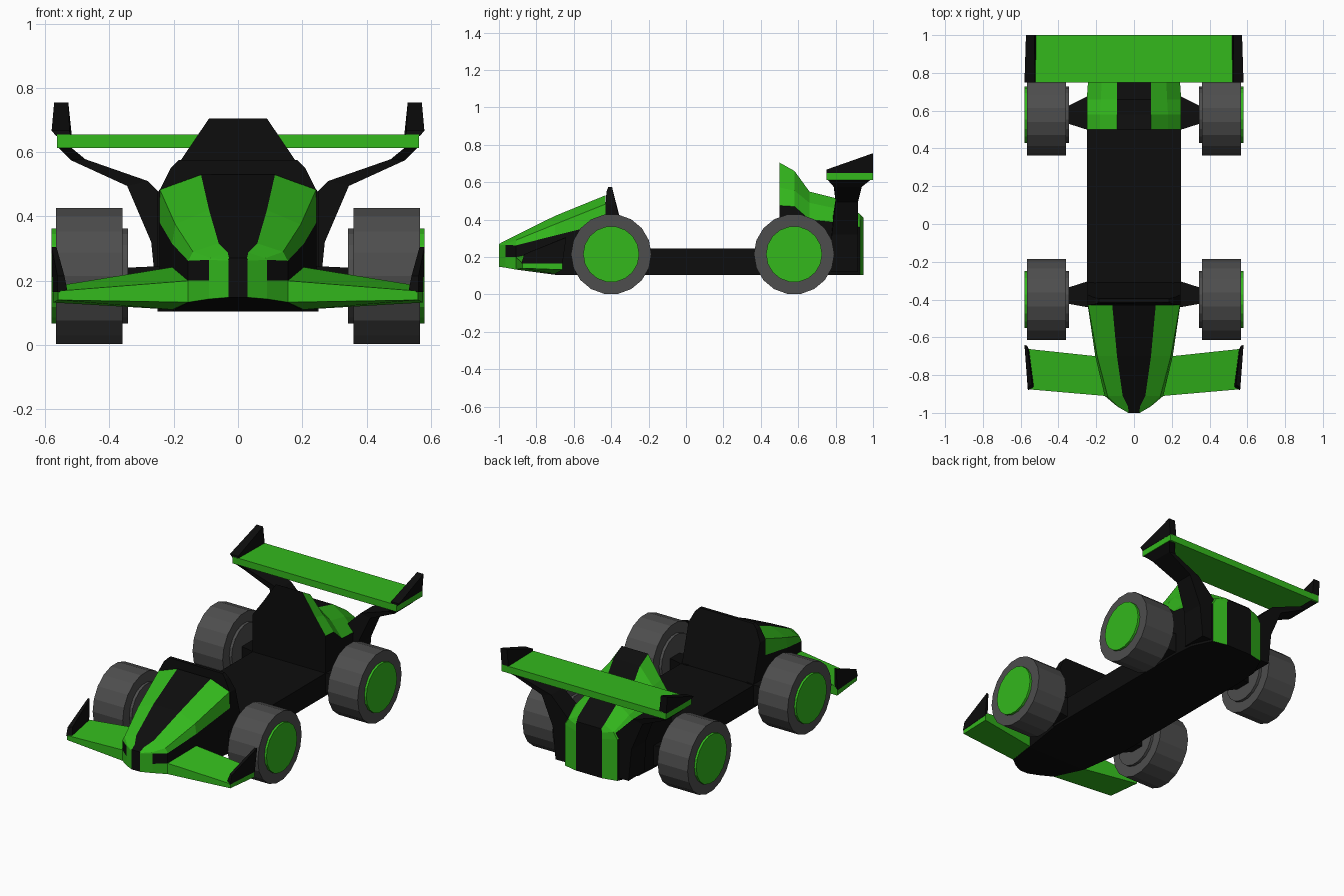
import bpy, bmesh, math
from mathutils import Matrix

if "Cube" in bpy.data.objects:
    bpy.data.objects.remove(bpy.data.objects["Cube"])


def material(name, rgb):
    m = bpy.data.materials.new(name)
    m.diffuse_color = (*rgb, 1)
    m.use_nodes = True
    m.node_tree.nodes["Principled BSDF"].inputs["Base Color"].default_value = m.diffuse_color
    return m


GREEN = material("green_paint", (0.033, 0.48, 0.012))
BLACK = material("black_paint", (0.004, 0.004, 0.004))
RUBBER = material("rubber", (0.075, 0.075, 0.075))


def finish(name, bm, mats, mirror=False):
    bmesh.ops.recalc_face_normals(bm, faces=bm.faces)
    me = bpy.data.meshes.new(name)
    bm.to_mesh(me)
    bm.free()
    ob = bpy.data.objects.new(name, me)
    for m in mats:
        me.materials.append(m)
    bpy.context.collection.objects.link(ob)
    if mirror:
        ob.modifiers.new("mirror", 'MIRROR').use_clip = False
    return ob


def loft(name, rings, mats, mirror=False, pick=None):
    """Skin equal-length rings of points, cap both ends; pick(segment, strip) -> material slot."""
    bm = bmesh.new()
    vs = [[bm.verts.new(p) for p in r] for r in rings]
    n = len(rings[0])
    for s in range(len(vs) - 1):
        for i in range(n):
            j = (i + 1) % n
            f = bm.faces.new((vs[s][i], vs[s][j], vs[s + 1][j], vs[s + 1][i]))
            f.material_index = pick(s, i) if pick else 0
    bm.faces.new(vs[0])
    bm.faces.new(vs[-1])
    return finish(name, bm, mats, mirror)


def body(name, stations, pick):
    """Symmetric shell from half profiles (bottom to top) at each y."""
    rings = []
    for y, half in stations:
        rings.append([(x, y, z) for x, z in half] + [(-x, y, z) for x, z in reversed(half)])
    n = len(stations[0][1])

    def both(s, i):
        if i in (n - 1, 2 * n - 1):
            return 0
        return pick(s, i if i < n else 2 * n - 2 - i)
    return loft(name, rings, [BLACK, GREEN], pick=both)


def rect(x, y0, y1, z0, z1):
    return [(x, y0, z0), (x, y1, z0), (x, y1, z1), (x, y0, z1)]


# floor between nose and engine
loft("chassis_floor", [rect(-0.25, -0.43, 0.5, 0.105, 0.245),
                       rect(0.25, -0.43, 0.5, 0.105, 0.245)], [BLACK])

# nose cone with black centre stripe
nose = [
    (-1.00, [(.03, .148), (.03, .20), (.03, .262), (.03, .265), (.028, .27)]),
    (-0.965, [(.09, .143), (.09, .20), (.09, .265), (.085, .27), (.032, .288)]),
    (-0.91, [(.155, .133), (.155, .20), (.155, .262), (.14, .29), (.06, .316)]),
    (-0.70, [(.205, .105), (.205, .22), (.205, .315), (.195, .375), (.09, .42)]),
    (-0.43, [(.245, .105), (.245, .24), (.245, .383), (.243, .483), (.115, .53)]),
]
body("nose", nose, lambda s, i: 1 if i >= 2 or s == 0 or (i == 0 and s < 2) else 0)

# cockpit cowl behind the nose
cowl = [(.245, .245), (.245, .48), (.21, .55), (.185, .575)]
front_y = [-.43, -.43, -.425, -.415]
rear_y = [-.31, -.375, -.39, -.395]
loft("cockpit_cowl",
     [[(x, y, z) for (x, z), y in zip(cowl, ys)] +
      [(-x, y, z) for (x, z), y in reversed(list(zip(cowl, ys)))] for ys in (front_y, rear_y)],
     [BLACK])

# engine cover with air intake and striped tail
engine = [
    (0.50, [(.25, .105), (.25, .245), (.25, .475), (.18, .572), (.09, .705)]),
    (0.58, [(.25, .105), (.25, .245), (.25, .47), (.18, .555), (.09, .66)]),
    (0.66, [(.25, .105), (.25, .245), (.25, .40), (.175, .49), (.09, .55)]),
    (0.80, [(.24, .105), (.24, .245), (.24, .385), (.17, .46), (.09, .515)]),
    (0.93, [(.18, .105), (.18, .245), (.18, .36), (.155, .40), (.09, .43)]),
    (0.95, [(.09, .105), (.09, .245), (.09, .35), (.09, .39), (.085, .41)]),
]
body("engine_cover", engine, lambda s, i: 1 if i >= 2 or s == 4 else 0)

# front wing and end plates
loft("front_wing", [
    [(.10, -.93, .14), (.10, -.93, .20), (.10, -.70, .255), (.10, -.70, .11)],
    [(.155, -.91, .133), (.155, -.91, .20), (.20, -.70, .243), (.20, -.70, .11)],
    [(.56, -.875, .14), (.56, -.875, .168), (.575, -.66, .182), (.575, -.66, .132)],
], [GREEN], True)
loft("front_end_plate", [
    [(.53, -.865, .165), (.555, -.665, .165), (.565, -.645, .305), (.54, -.85, .215)],
    [(.562, -.88, .165), (.577, -.66, .165), (.58, -.64, .305), (.562, -.865, .215)],
], [BLACK], True)

# rear wing and end plates
loft("rear_wing", [rect(-.563, .75, 1.0, .613, .655),
                   rect(.563, .75, 1.0, .613, .655)], [GREEN])
loft("rear_end_plate", [
    [(.522, .75, .65), (.517, 1.0, .65), (.528, 1.0, .755), (.524, .75, .667)],
    [(.566, .75, .65), (.564, 1.0, .65), (.572, 1.0, .755), (.58, .75, .667)],
], [BLACK], True)

# swept struts carrying the rear wing
strut = [  # lower x z, upper x z, front y, rear y
    (.25, .12, .15, .12, .76, .92),
    (.27, .32, .15, .38, .78, .92),
    (.345, .495, .28, .51, .80, .92),
    (.52, .575, .475, .578, .79, .94),
    (.56, .615, .52, .615, .755, .99),
]
loft("rear_wing_strut", [[(a, y0, b), (a, y1, b), (c, y1, d), (c, y0, d)]
                         for a, b, c, d, y0, y1 in strut], [BLACK], True)


# wheels, hub caps and axles
def wheel_part(name, y, radius, x0, x1, mat):
    bm = bmesh.new()
    bmesh.ops.create_cone(bm, cap_ends=True, segments=18, radius1=radius, radius2=radius,
                          depth=x1 - x0,
                          matrix=Matrix.Translation(((x0 + x1) / 2, y, .215)) @
                          Matrix.Rotation(math.pi / 2, 4, 'Y'))
    finish(name, bm, [mat], True)


for end, y, inner, outer in (("front", -.40, (-.44, -.305), (-.42, -.34)),
                             ("rear", .578, (.50, .675), (.535, .62))):
    wheel_part(end + "_tyre", y, .215, .36, .566, RUBBER)
    wheel_part(end + "_inner_rim", y, .15, .343, .38, RUBBER)
    wheel_part(end + "_hub_cap", y, .15, .54, .58, GREEN)
    loft(end + "_axle", [rect(.2, *inner, .12, .25), rect(.25, *inner, .12, .245),
                         rect(.36, *outer, .16, .24)], [BLACK], True)
